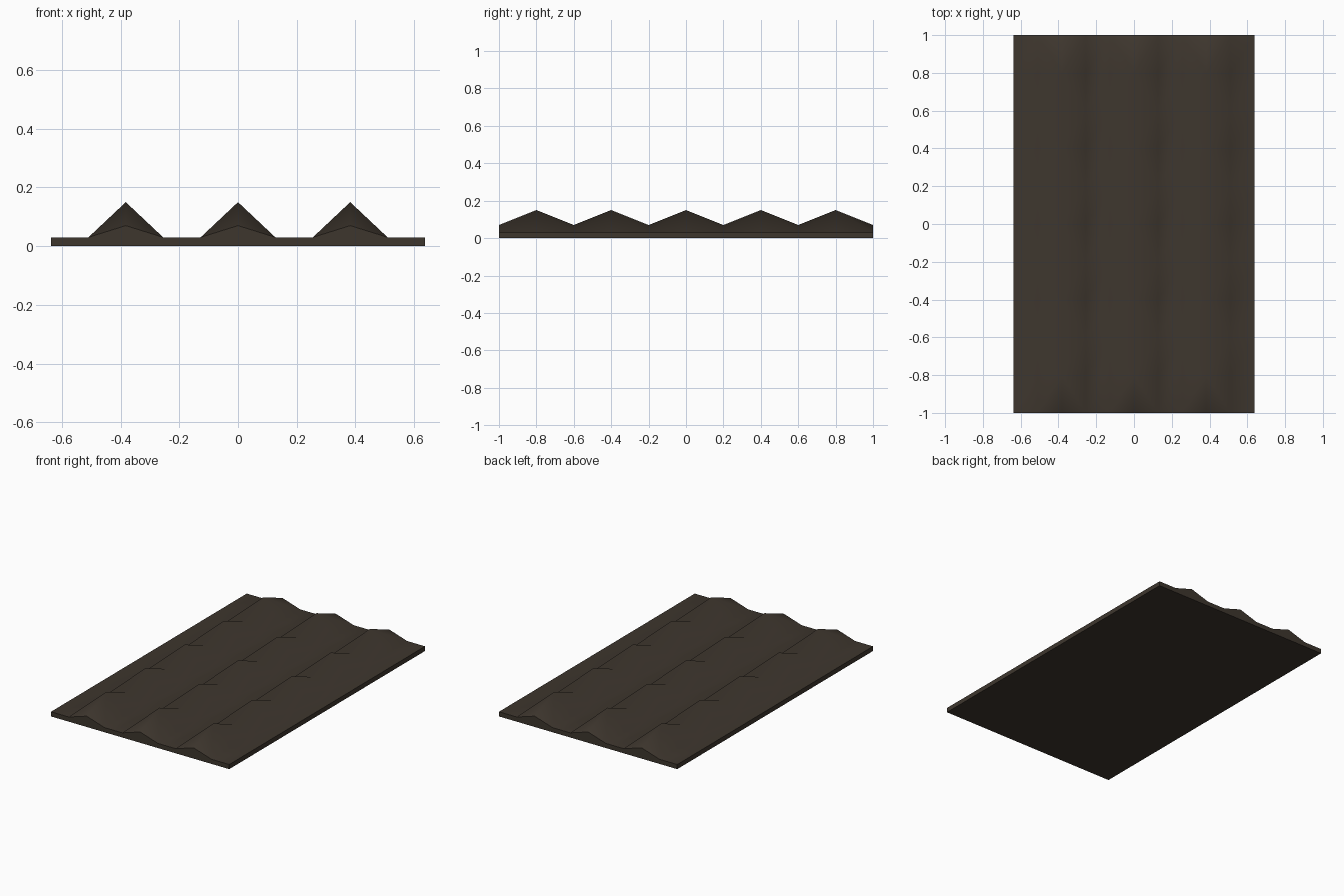
import bpy, bmesh

if "Cube" in bpy.data.objects:
    bpy.data.objects.remove(bpy.data.objects["Cube"])

NX, NY = 10, 10
WIDTH, LENGTH = 1.275, 2.0
BASE, LOW, PEAK = 0.03, 0.07, 0.15

brown = bpy.data.materials.new("dark brown")
brown.diffuse_color = (0.048, 0.037, 0.027, 1)
brown.use_nodes = True
brown.node_tree.nodes["Principled BSDF"].inputs["Base Color"].default_value = brown.diffuse_color


def height(i, j):
    """Ridges on columns 2, 5 and 8, zigzagging along the length."""
    if i not in (2, 5, 8):
        return BASE
    return PEAK if j % 2 else LOW


bm = bmesh.new()
xs = [WIDTH * (i / NX - 0.5) for i in range(NX + 1)]
ys = [LENGTH * (j / NY - 0.5) for j in range(NY + 1)]
top = [[bm.verts.new((x, y, height(i, j))) for j, y in enumerate(ys)]
       for i, x in enumerate(xs)]

# ridged top, every quad split from its odd row outer corner to the peak
for i in range(NX):
    for j in range(NY):
        a, b, c, d = top[i][j], top[i + 1][j], top[i + 1][j + 1], top[i][j + 1]
        peaks = [v for v in (a, b, c, d) if v.co.z > 0.1]
        if not peaks:
            tris = [(a, b, c, d)]
        elif peaks[0] in (a, c):
            tris = [(a, b, c), (a, c, d)]
        else:
            tris = [(a, b, d), (b, c, d)]
        for t in tris:
            bm.faces.new(t).smooth = True

# sharp rim, side walls and underside
rim = ([top[i][0] for i in range(NX)] + [top[NX][j] for j in range(NY)]
       + [top[i][NY] for i in range(NX, 0, -1)] + [top[0][j] for j in range(NY, 0, -1)])
low = [bm.verts.new((v.co.x, v.co.y, 0)) for v in rim]
for k in range(len(rim)):
    n = (k + 1) % len(rim)
    bm.faces.new((rim[n], rim[k], low[k], low[n])).smooth = False
    bm.edges.get((rim[k], rim[n])).smooth = False
bm.faces.new(low[::-1]).smooth = False
bmesh.ops.recalc_face_normals(bm, faces=bm.faces[:])

mesh = bpy.data.meshes.new("ridged_panel")
bm.to_mesh(mesh)
bm.free()
mesh.materials.append(brown)
bpy.context.collection.objects.link(bpy.data.objects.new("ridged_panel", mesh))
